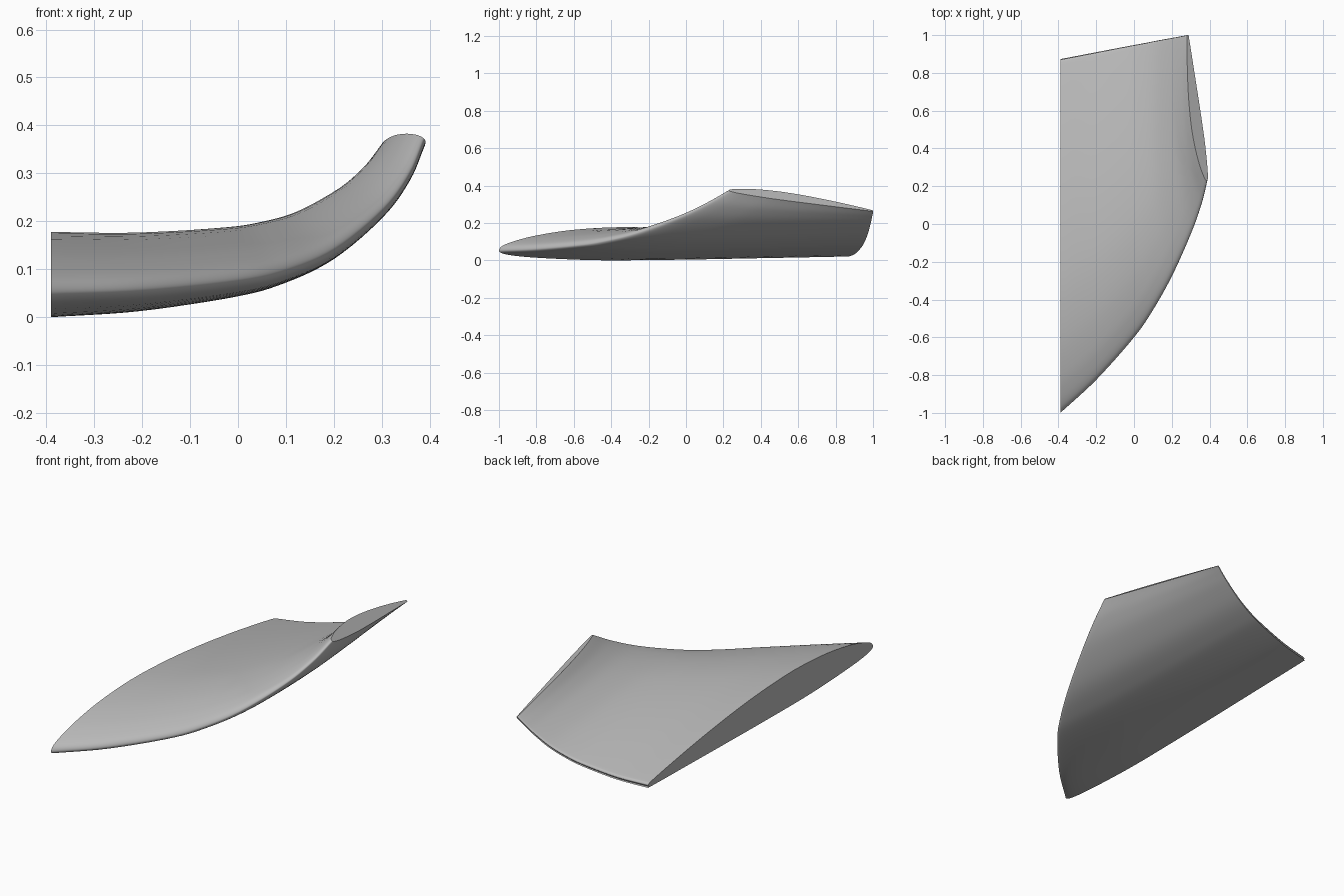
import bpy
import bmesh
import math
from mathutils import Vector

old = bpy.data.objects.get("Cube")
if old:
    bpy.data.objects.remove(old, do_unlink=True)


def smooth_path(points, steps):
    """Sample a smooth curve through the points."""
    pts = [Vector(p) for p in points]
    pts = [2 * pts[0] - pts[1]] + pts + [2 * pts[-1] - pts[-2]]
    out = []
    for a, b, c, d in zip(pts, pts[1:], pts[2:], pts[3:]):
        for i in range(steps):
            t = i / steps
            out.append(0.5 * (2 * b + (c - a) * t + (2 * a - 5 * b + 4 * c - d) * t ** 2
                              + (3 * b - a - 3 * c + d) * t ** 3))
    return out + [pts[-2]]


# Airfoil: chord fraction and height, trailing edge over the top and back below
airfoil = smooth_path([
    (1, 0), (.997, .005), (.985, .008), (.92, .019), (.8, .037), (.65, .055),
    (.5, .067), (.35, .0705), (.21, .061), (.107, .044), (.053, .03), (.02, .0185),
    (.005, .0095), (0, 0), (.005, -.006), (.02, -.011), (.053, -.0155),
    (.107, -.0195), (.21, -.0235), (.32, -.0248), (.53, -.0205), (.75, -.014),
    (.98, -.007), (.996, -.005), (1, 0)], 3)[:-1]

# Leading edge, trailing edge and tilt of the section, root to tip
leading = smooth_path([(-.39, -1, .053), (-.2, -.825, .06), (0, -.6, .08),
                       (.1, -.455, .102), (.2, -.275, .146), (.3, -.05, .228),
                       (.355, .105, .302), (.386, .23, .374)], 6)
trailing = smooth_path([(-.39, .87, .033), (-.225, .902, .046), (-.05, .936, .08),
                        (.035, .952, .106), (.12, .969, .144), (.206, .985, .2),
                        (.254, .994, .238), (.285, 1, .265)], 6)
tilt = smooth_path([(v, 0) for v in (0, 5, 12, 20, 32, 45, 51, 54)], 6)

# Loft the sections into one solid
bm = bmesh.new()
rings = []
for le, te, angle in zip(leading, trailing, tilt):
    chord = te - le
    a = math.radians(angle.x)
    up = Vector((-math.sin(a), 0, math.cos(a))) * chord.length
    rings.append([bm.verts.new(le + chord * p.x + up * p.y) for p in airfoil])
n = len(airfoil)
for r, s in zip(rings, rings[1:]):
    for i in range(n):
        j = (i + 1) % n
        bm.faces.new((r[i], r[j], s[j], s[i]))
# Flat root and tip caps
bm.faces.new(rings[0])
bm.faces.new(rings[-1])
bmesh.ops.recalc_face_normals(bm, faces=bm.faces)

mesh = bpy.data.meshes.new("curved_wing_tip")
bm.to_mesh(mesh)
bm.free()
wing = bpy.data.objects.new("curved_wing_tip", mesh)
bpy.context.collection.objects.link(wing)

# Plain grey skin
grey = bpy.data.materials.new("plain_grey")
grey.use_nodes = True
color = (.5, .5, .5, 1)
grey.diffuse_color = color
grey.node_tree.nodes["Principled BSDF"].inputs["Base Color"].default_value = color
mesh.materials.append(grey)

bpy.ops.object.select_all(action='DESELECT')
wing.select_set(True)
bpy.context.view_layer.objects.active = wing
bpy.ops.object.shade_smooth_by_angle(angle=math.radians(40))
